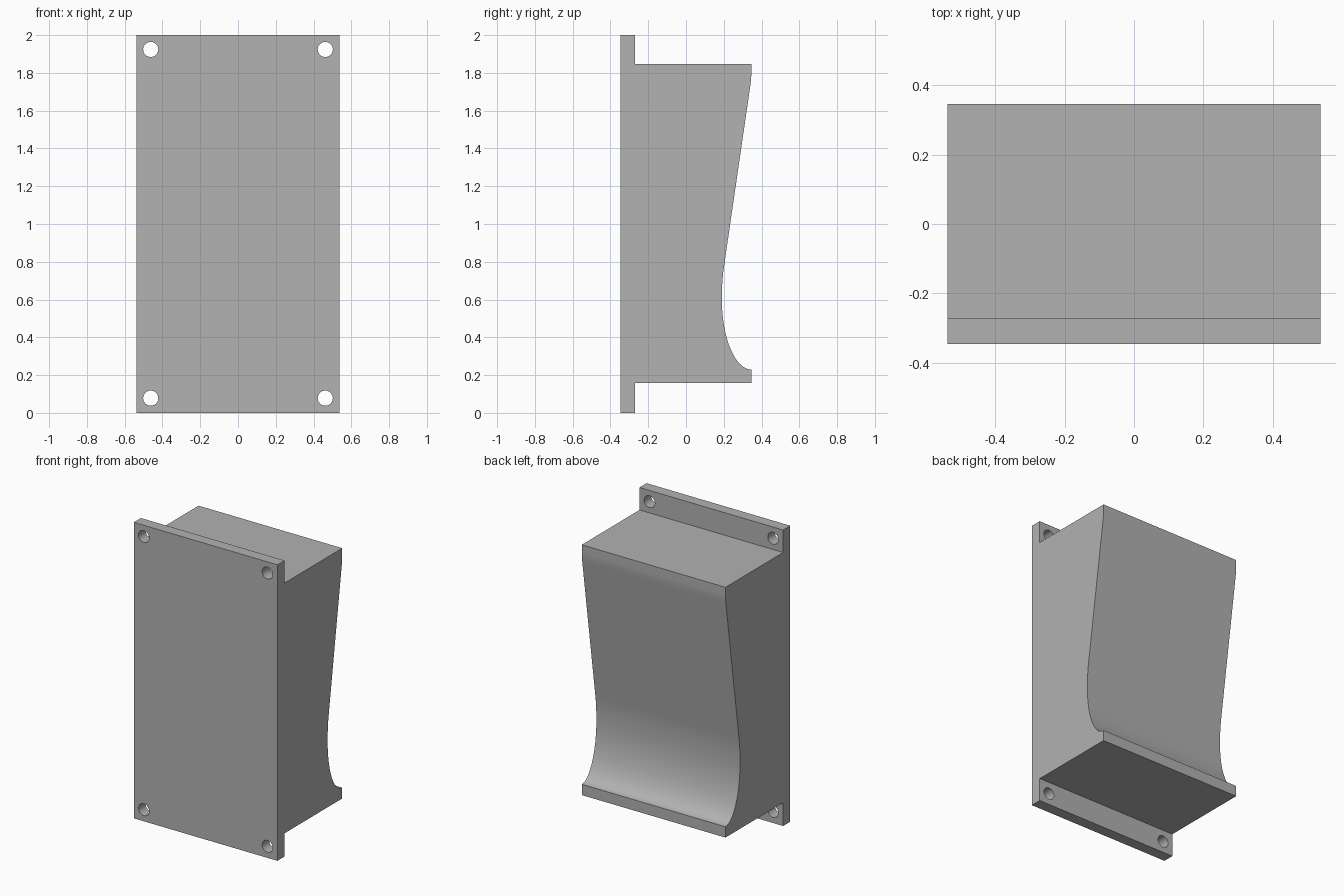
import bpy
import bmesh
import math
from mathutils import Vector
from mathutils.geometry import interpolate_bezier

if "Cube" in bpy.data.objects:
    bpy.data.objects.remove(bpy.data.objects["Cube"])

HALF_W, FRONT, BACK = 0.537, -0.346, 0.346
PLATE_BACK = -0.27
BODY_LOW, BODY_TOP = 0.157, 1.848
HOLE_X, HOLE_R = 0.462, 0.04

grey = bpy.data.materials.new("plain grey")
grey.use_nodes = True
colour = (0.445, 0.445, 0.445, 1)
grey.diffuse_color = colour
grey.node_tree.nodes["Principled BSDF"].inputs["Base Color"].default_value = colour


def bezier(a, b, c, d, count):
    """Sample a curve in the side profile (y, z)."""
    return [p.to_2d() for p in interpolate_bezier(
        *[Vector((*q, 0)) for q in (a, b, c, d)], count)]


# Side profile: mounting plate with flanges, and a body with a scooped back
scoop = bezier((BACK, 0.23), (0.26, 0.23), (0.19, 0.396), (0.19, 0.6), 24)
blend = bezier((0.19, 0.6), (0.19, 0.66), (0.192, 0.71), (0.2, 0.767), 8)
crest = bezier((0.338, 1.715), (0.344, 1.755), (BACK, 1.775), (BACK, 1.80), 6)
profile = [(FRONT, 0), (PLATE_BACK, 0), (PLATE_BACK, BODY_LOW), (BACK, BODY_LOW)]
profile += scoop + blend[1:] + crest
profile += [(BACK, BODY_TOP), (PLATE_BACK, BODY_TOP), (PLATE_BACK, 2), (FRONT, 2)]

# Extrude the profile across the width
bm = bmesh.new()
side = bm.faces.new([bm.verts.new((-HALF_W, y, z)) for y, z in profile])
ext = bmesh.ops.extrude_face_region(bm, geom=[side], use_keep_orig=True)
moved = [g for g in ext["geom"] if isinstance(g, bmesh.types.BMVert)]
bmesh.ops.translate(bm, verts=moved, vec=(2 * HALF_W, 0, 0))
bmesh.ops.recalc_face_normals(bm, faces=bm.faces)
mesh = bpy.data.meshes.new("housing")
bm.to_mesh(mesh)
bm.free()
housing = bpy.data.objects.new("housing", mesh)
bpy.context.collection.objects.link(housing)
mesh.materials.append(grey)

# Screw holes through the four flange corners
for x in (-HOLE_X, HOLE_X):
    for z in (0.078, 1.924):
        bpy.ops.mesh.primitive_cylinder_add(
            vertices=32, radius=HOLE_R, depth=0.2,
            location=(x, (FRONT + PLATE_BACK) / 2, z),
            rotation=(math.pi / 2, 0, 0))
        cutter = bpy.context.object
        cutter.name = "hole_cutter"
        cutter.hide_render = True
        cutter.data.materials.append(grey)
        cut = housing.modifiers.new("screw hole", "BOOLEAN")
        cut.operation = "DIFFERENCE"
        cut.solver = "EXACT"
        cut.object = cutter
        bpy.context.view_layer.objects.active = housing
        bpy.ops.object.modifier_apply(modifier=cut.name)
        bpy.data.objects.remove(cutter)

# Smooth the curved back and hole walls, keep the corners sharp
bpy.ops.object.select_all(action="DESELECT")
housing.select_set(True)
bpy.context.view_layer.objects.active = housing
bpy.ops.object.shade_smooth_by_angle(angle=math.radians(30))
